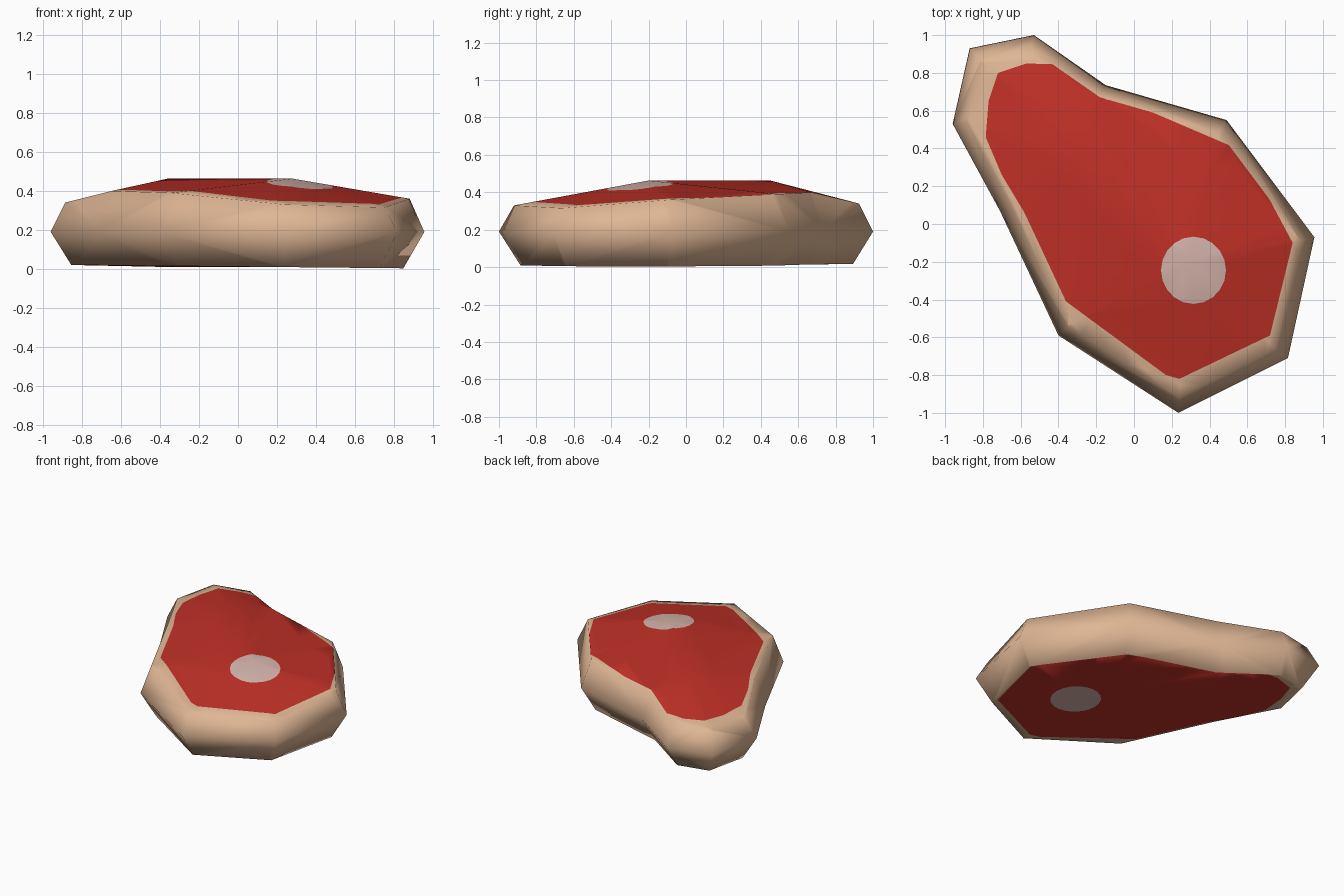
import bpy, bmesh, math
from mathutils import Vector

if "Cube" in bpy.data.objects:
    bpy.data.objects.remove(bpy.data.objects["Cube"])

# Widest outline: x, y, height of the upper rim
OUTLINE = [(-0.87, 0.93, 0.34), (-0.53, 1.0, 0.34), (-0.15, 0.735, 0.40), (0.49, 0.55, 0.39),
           (0.955, -0.07, 0.36), (0.815, -0.71, 0.315), (0.235, -1.0, 0.33),
           (-0.40, -0.59, 0.39), (-0.71, 0.07, 0.40), (-0.96, 0.53, 0.34)]
# Edge of the red meat, seen from above
MEAT = [(-0.72, 0.80), (-0.57, 0.85), (-0.41, 0.845), (-0.15, 0.66), (0.03, 0.62), (0.52, 0.41),
        (0.68, 0.20), (0.84, -0.10), (0.72, -0.59), (0.24, -0.82), (0.17, -0.80), (-0.36, -0.41),
        (-0.58, 0.06), (-0.70, 0.26), (-0.785, 0.46), (-0.77, 0.65)]
# Round bone
BONE = [(0.315 + 0.172 * math.cos(a), -0.245 + 0.178 * math.sin(a))
        for a in (-math.tau * i / 20 for i in range(20))]


def inset(points, d):
    """Move a clockwise outline inwards by d."""
    result = []
    n = len(points)
    for i in range(n):
        p, q, r = (Vector(points[k % n][:2]) for k in (i - 1, i, i + 1))
        a, b = (q - p).normalized(), (r - q).normalized()
        na, nb = Vector((a.y, -a.x)), Vector((b.y, -b.x))
        m = (na + nb).normalized()
        result.append(q + m * d / m.dot(na))
    return result


def inside(c, poly):
    hit = False
    for (x1, y1), (x2, y2) in zip(poly, poly[1:] + poly[:1]):
        if (y1 > c.y) != (y2 > c.y) and c.x < x1 + (c.y - y1) * (x2 - x1) / (y2 - y1):
            hit = not hit
    return hit


def cut(bm, poly, convex):
    """Slice the flat sides of the steak along an outline."""
    planes = []
    for p, q in zip(poly, poly[1:] + poly[:1]):
        d = Vector((q[0] - p[0], q[1] - p[1], 0))
        co, no = Vector((p[0], p[1], 0)), Vector((d.y, -d.x, 0)).normalized()
        faces = [f for f in bm.faces if abs(f.normal.z) > 0.7 and (not convex or all(
            (f.calc_center_median() - c).dot(n) > 0 for c, n in planes))]
        edges = {e for f in faces for e in f.edges}
        verts = {v for f in faces for v in f.verts}
        bmesh.ops.bisect_plane(bm, geom=list(verts) + list(edges) + faces, dist=1e-4,
                               plane_co=co, plane_no=no)
        bm.normal_update()
        planes.append((co, no))


# Steak body: four rings joined by walls, closed with two-point fans
bm = bmesh.new()
n = len(OUTLINE)
low = [bm.verts.new((p.x, p.y, 0.012 - 0.01 * p.x)) for p in inset(OUTLINE, 0.10)]
mid = [bm.verts.new((x, y, 0.19)) for x, y, z in OUTLINE]
top = [bm.verts.new((p.x, p.y, o[2])) for p, o in zip(inset(OUTLINE, 0.07), OUTLINE)]
for lower, upper in ((low, mid), (mid, top)):
    for i in range(n):
        j = (i + 1) % n
        bm.faces.new((lower[i], lower[j], upper[j], upper[i]))
for ring, z in ((low, 0.01), (top, 0.463)):
    a = bm.verts.new((-0.36, 0.45, z))
    b = bm.verts.new((0.28, -0.20, z))
    hubs = [b if 3 <= i <= 7 else a for i in range(n)]
    for i in range(n):
        j = (i + 1) % n
        bm.faces.new((ring[i], ring[j], hubs[j]))
        if hubs[i] != hubs[j]:
            bm.faces.new((ring[i], hubs[j], hubs[i]))
bmesh.ops.triangulate(bm, faces=[f for f in bm.faces if len(f.verts) > 3])
bmesh.ops.recalc_face_normals(bm, faces=bm.faces)
bm.normal_update()

# Meat and bone areas on both sides
cut(bm, MEAT, False)
cut(bm, BONE, True)
for f in bm.faces:
    f.smooth = True
    if abs(f.normal.z) > 0.7:
        c = f.calc_center_median()
        f.material_index = 2 if inside(c, BONE) else 1 if inside(c, MEAT) else 0

mesh = bpy.data.meshes.new("steak")
bm.to_mesh(mesh)
bm.free()
for name, col in (("fat_tan", (0.74, 0.47, 0.30, 1)), ("meat_red", (0.53, 0.03, 0.02, 1)),
                  ("bone_pale", (0.68, 0.47, 0.42, 1))):
    m = bpy.data.materials.new(name)
    m.diffuse_color = col
    m.use_nodes = True
    m.node_tree.nodes["Principled BSDF"].inputs["Base Color"].default_value = m.diffuse_color
    mesh.materials.append(m)
steak = bpy.data.objects.new("steak", mesh)
bpy.context.collection.objects.link(steak)
